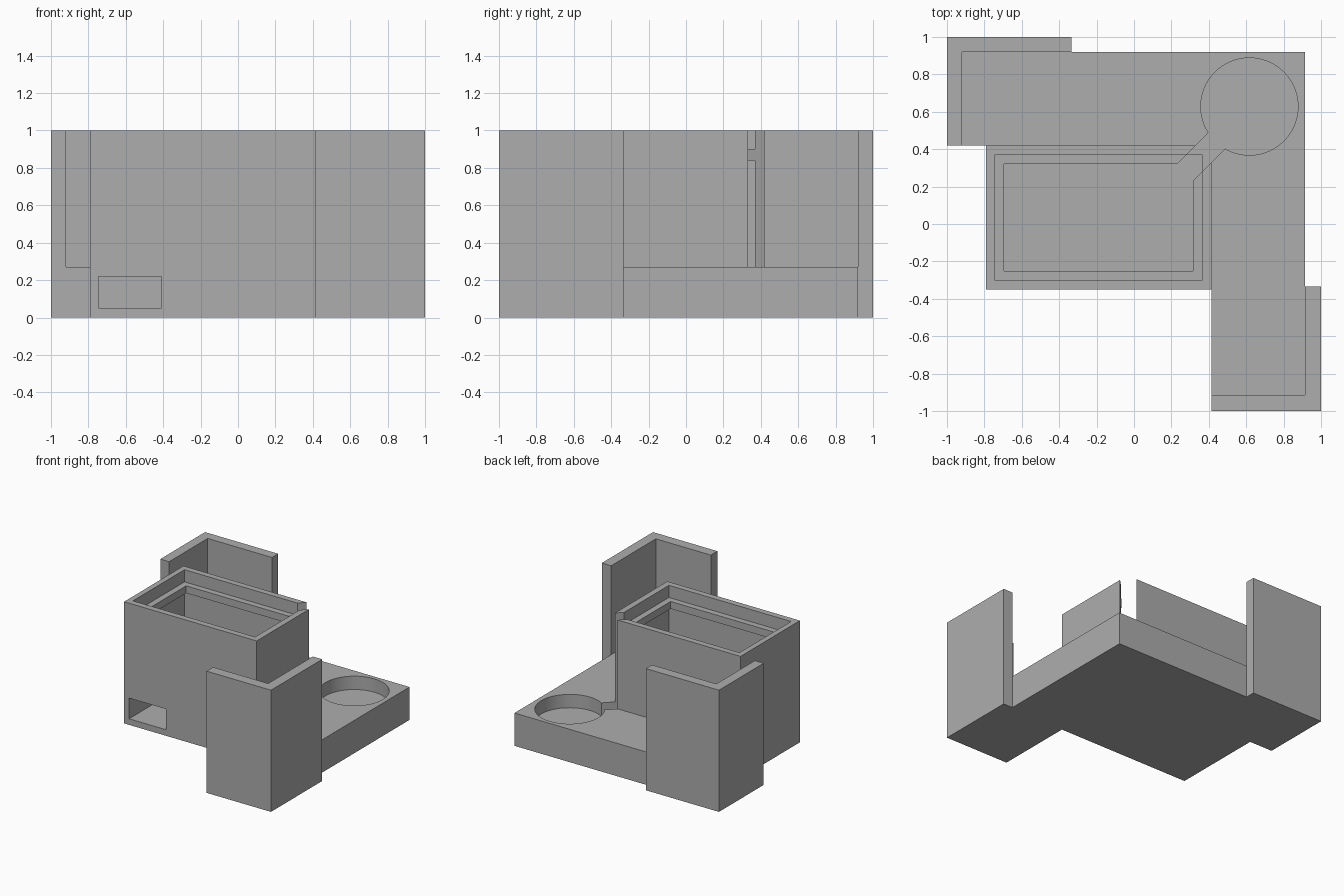
import bpy
import bmesh
import math
from mathutils import Matrix

cube = bpy.data.objects.get("Cube")
if cube:
    bpy.data.objects.remove(cube, do_unlink=True)

# Single matte grey
grey = bpy.data.materials.new("plain_grey")
grey.use_nodes = True
colour = (0.42, 0.42, 0.42, 1)
grey.diffuse_color = colour
grey.node_tree.nodes["Principled BSDF"].inputs["Base Color"].default_value = colour


def link(name, bm):
    bmesh.ops.recalc_face_normals(bm, faces=bm.faces[:])
    mesh = bpy.data.meshes.new(name)
    bm.to_mesh(mesh)
    bm.free()
    obj = bpy.data.objects.new(name, mesh)
    mesh.materials.append(grey)
    bpy.context.collection.objects.link(obj)
    return obj


def prism(name, outline, z0, z1):
    """Extrude a plan outline from z0 to z1."""
    bm = bmesh.new()
    face = bm.faces.new([bm.verts.new((x, y, z0)) for x, y in outline])
    top = bmesh.ops.extrude_face_region(bm, geom=[face])["geom"]
    verts = [v for v in top if isinstance(v, bmesh.types.BMVert)]
    bmesh.ops.translate(bm, verts=verts, vec=(0, 0, z1 - z0))
    return link(name, bm)


def block(name, x0, x1, y0, y1, z0, z1):
    return prism(name, [(x0, y0), (x1, y0), (x1, y1), (x0, y1)], z0, z1)


def cut(target, *cutters):
    for cutter in cutters:
        cutter.hide_render = True
        cutter.hide_viewport = True
        cutter.display_type = 'WIRE'
        mod = target.modifiers.new("cut_" + cutter.name, 'BOOLEAN')
        mod.operation = 'DIFFERENCE'
        mod.solver = 'EXACT'
        mod.object = cutter


TRAY_TOP, RECESS = 0.27, 0.16

# L-shaped tray
tray = prism("tray", [(-0.92, 0.42), (0.415, 0.42), (0.415, -0.915), (0.915, -0.915),
                      (0.915, 0.92), (-0.92, 0.92)], 0, TRAY_TOP)

# Tall angled corner walls at both ends of the tray
prism("back_corner_wall", [(-1, 0.42), (-0.92, 0.42), (-0.92, 0.92), (-0.335, 0.92),
                           (-0.335, 1), (-1, 1)], 0, 1)
prism("front_corner_wall", [(0.415, -1), (1, -1), (1, -0.335), (0.915, -0.335),
                            (0.915, -0.915), (0.415, -0.915)], 0, 1)

# Open tank in the inner corner of the tray
tank = block("tank", -0.79, 0.415, -0.35, 0.42, 0, 1)

# Tank hollow, lip opening, lid rebate and front outlet
hollow = block("hollow_cutter", -0.745, 0.365, -0.3, 0.37, 0.05, 0.84)
lip = block("lip_cutter", -0.695, 0.315, -0.25, 0.32, 0.7, 0.95)
rebate = block("rebate_cutter", -0.745, 0.365, -0.3, 0.37, 0.9, 1.1)
outlet = block("outlet_cutter", -0.745, -0.41, -0.45, -0.2, 0.05, 0.22)

# Round recess in the tray
bm = bmesh.new()
bmesh.ops.create_cone(bm, cap_ends=True, segments=64, radius1=0.26, radius2=0.26, depth=0.3,
                      matrix=Matrix.Translation((0.617, 0.628, RECESS + 0.15)))
recess = link("recess_cutter", bm)

# Diagonal channel joining the tank to the recess
s = 0.0625 * math.sqrt(0.5)
w = 2 * s / math.sqrt(2) * math.sqrt(0.5) + s / 2
h = 0.0435
channel = prism("channel_cutter", [(0.2 + h, 0.203 - h), (0.6 + h, 0.603 - h),
                                   (0.6 - h, 0.603 + h), (0.2 - h, 0.203 + h)], RECESS, 1.1)

cut(tank, hollow, lip, rebate, outlet, channel)
cut(tray, recess, channel)

# Smooth recess wall with crisp edges
bpy.ops.object.select_all(action='DESELECT')
for obj in (tray, recess):
    for poly in obj.data.polygons:
        poly.use_smooth = obj is recess and abs(poly.normal.z) < 0.5
